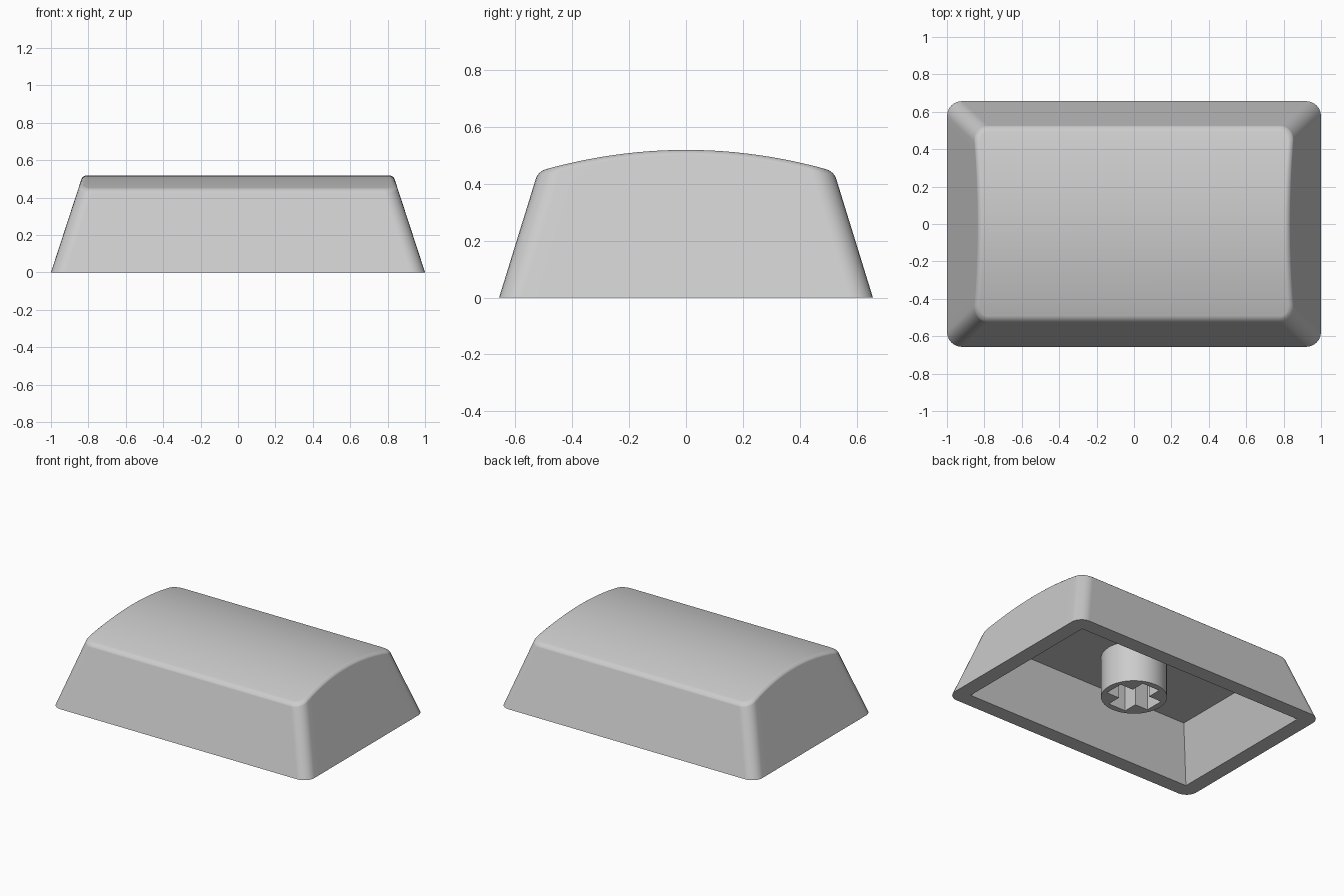
import bpy, bmesh, math

if "Cube" in bpy.data.objects:
    bpy.data.objects.remove(bpy.data.objects["Cube"])

grey = bpy.data.materials.new("light_grey")
grey.diffuse_color = (0.605, 0.605, 0.605, 1)
grey.use_nodes = True
grey.node_tree.nodes["Principled BSDF"].inputs["Base Color"].default_value = grey.diffuse_color


def finish(name, bm):
    bmesh.ops.recalc_face_normals(bm, faces=bm.faces)
    me = bpy.data.meshes.new(name)
    bm.to_mesh(me)
    bm.free()
    me.materials.append(grey)
    ob = bpy.data.objects.new(name, me)
    bpy.context.collection.objects.link(ob)
    bpy.ops.object.select_all(action='DESELECT')
    ob.select_set(True)
    bpy.context.view_layer.objects.active = ob
    bpy.ops.object.shade_smooth_by_angle(angle=math.radians(30))
    mod = ob.modifiers.new("even_shading", 'WEIGHTED_NORMAL')
    mod.keep_sharp = True
    return ob


def loop(bm, pts):
    return [bm.verts.new(p) for p in pts]


def bridge(bm, a, b):
    n = len(a)
    for i in range(n):
        bm.faces.new((a[i], a[(i + 1) % n], b[(i + 1) % n], b[i]))


def fill_between(bm, a, b):
    """Flat face bounded by an outer loop and a hole."""
    edges = []
    for lp in (a, b):
        for i in range(len(lp)):
            pair = (lp[i], lp[(i + 1) % len(lp)])
            edges.append(bm.edges.get(pair) or bm.edges.new(pair))
    bmesh.ops.triangle_fill(bm, use_beauty=True, edges=edges)


# Cap proportions: tapered walls, crowned top, rounded corners and rim
CORNER, FILLET, SIDE, ARC = 0.08, 0.024, 20, 6


def half_outline():
    """Right half, front to back: (y sign, corner cosine, corner sine, side fraction)."""
    pts = []
    for i in range(ARC + 1):
        t = math.radians(-90 + 90 * i / ARC)
        pts.append((-1, math.cos(t), math.sin(t), 0))
    for i in range(1, SIDE):
        pts.append((0, 1, 0, 2 * i / SIDE - 1))
    for i in range(ARC + 1):
        t = math.radians(90 * i / ARC)
        pts.append((1, math.cos(t), math.sin(t), 0))
    return pts


def cap_point(p, inset, drop):
    """Point on the tapered wall; drop is measured down from the crown, None = base."""
    sign, c, s, frac = p
    z = 0.0 if drop is None else 0.45
    for _ in range(12):
        hx, hy = 1 - 0.325 * z - inset, 0.657 - 0.307 * z - inset
        r = CORNER - inset
        x = hx - r + r * c
        y = sign * (hy - r) + r * s + frac * (hy - r)
        if drop is None:
            break
        z = 0.519 - 0.28 * y * y - drop
    return x, y, z


bm = bmesh.new()
half = half_outline()
levels = [(0, None)]
for k in range(6):
    t = math.radians(15 + 75 * k / 5)
    levels.append((FILLET * (1 - math.cos(t)), FILLET * (1 - math.sin(t))))
rings = []
for inset, drop in levels:
    right = [cap_point(p, inset, drop) for p in half]
    left = [(-x, y, z) for x, y, z in reversed(right)]
    rings.append(loop(bm, right + left))
for a, b in zip(rings, rings[1:]):
    bridge(bm, a, b)

# Crowned top, strips from side to side
top, n = rings[-1], len(rings[-1])
for i in range(n // 2 - 1):
    bm.faces.new((top[i], top[i + 1], top[n - 2 - i], top[n - 1 - i]))

# Hollow underside with a flat ceiling
CEILING = 0.362


def rect(hx, hy, z):
    return [(hx, -hy, z), (hx, hy, z), (-hx, hy, z), (-hx, -hy, z)]


mouth = loop(bm, rect(0.893, 0.551, 0))
ceiling = loop(bm, rect(0.775, 0.431, CEILING))
bridge(bm, mouth, ceiling)
bm.faces.new(ceiling)
fill_between(bm, rings[0], mouth)
finish("keycap_shell", bm)

# Round stem with a cross-shaped socket
bm = bmesh.new()
R, SEG, LOW = 0.21, 48, 0.074
L, W = 0.168, 0.068


def circle(z):
    return [(R * math.cos(2 * math.pi * i / SEG), R * math.sin(2 * math.pi * i / SEG), z)
            for i in range(SEG)]


def cross(z):
    pts = []
    for q in range(4):
        c, s = round(math.cos(q * math.pi / 2)), round(math.sin(q * math.pi / 2))
        for x, y in ((L, -W), (L, W), (W, W)):
            pts.append((c * x - s * y, s * x + c * y, z))
    return pts


outer, outer_top = loop(bm, circle(LOW)), loop(bm, circle(CEILING + 0.005))
socket, socket_end = loop(bm, cross(LOW)), loop(bm, cross(0.35))
bridge(bm, outer, outer_top)
bridge(bm, socket, socket_end)
bm.faces.new(outer_top)
bm.faces.new(socket_end)
fill_between(bm, outer, socket)
finish("stem", bm)
